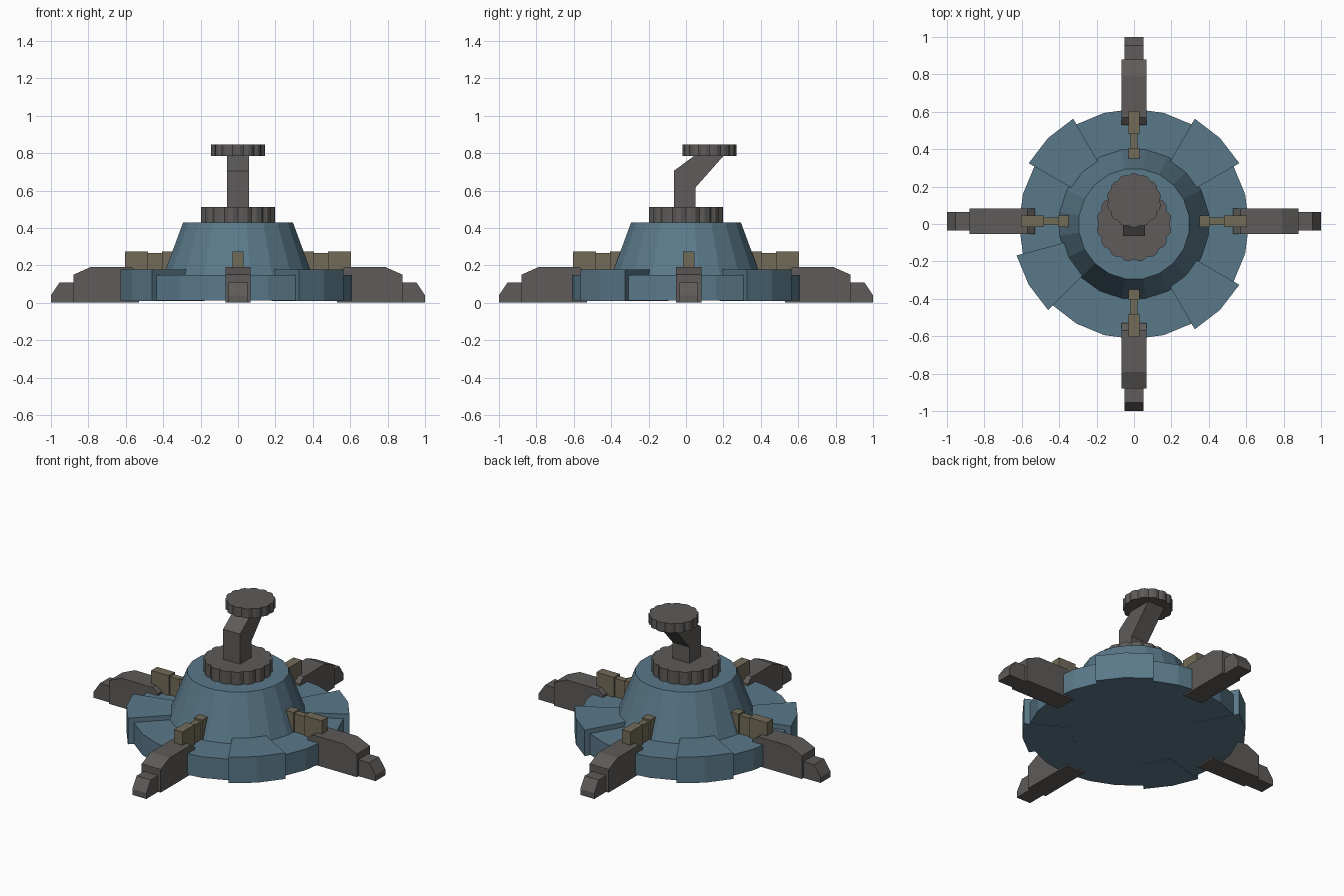
import bpy
import bmesh
from math import cos, sin, pi, radians
from mathutils import Matrix, Vector

cube = bpy.data.objects.get("Cube")
if cube:
    bpy.data.objects.remove(cube)


def material(name, rgb):
    m = bpy.data.materials.new(name)
    m.use_nodes = True
    m.diffuse_color = (*rgb, 1)
    m.node_tree.nodes["Principled BSDF"].inputs["Base Color"].default_value = (*rgb, 1)
    return m


BLUE = material("slate blue", (0.102, 0.191, 0.254))
GREY = material("warm grey", (0.112, 0.105, 0.100))
BROWN = material("olive brown", (0.168, 0.147, 0.098))


def finish(bm, name, mat, matrix=Matrix()):
    bmesh.ops.recalc_face_normals(bm, faces=bm.faces)
    mesh = bpy.data.meshes.new(name)
    bm.to_mesh(mesh)
    bm.free()
    mesh.materials.append(mat)
    mesh.transform(matrix)
    obj = bpy.data.objects.new(name, mesh)
    bpy.context.collection.objects.link(obj)
    return obj


def extrude(name, points, offset, mat, matrix=Matrix()):
    """Closed outline of 3D points pushed along an offset into a solid."""
    bm = bmesh.new()
    face = bm.faces.new([bm.verts.new(p) for p in points])
    made = bmesh.ops.extrude_face_region(bm, geom=[face])["geom"]
    moved = [v for v in made if isinstance(v, bmesh.types.BMVert)]
    bmesh.ops.translate(bm, verts=moved, vec=Vector(offset))
    return finish(bm, name, mat, matrix)


def side_profile(name, outline, width, mat, matrix=Matrix()):
    """Outline in the y-z plane, centred across x."""
    pts = [(-width / 2, y, z) for y, z in outline]
    return extrude(name, pts, (width, 0, 0), mat, matrix)


def frustum(name, sides, r1, r2, z1, z2, mat, turn=0):
    bm = bmesh.new()
    bmesh.ops.create_cone(bm, cap_ends=True, segments=sides, radius1=r1,
                          radius2=r2, depth=z2 - z1)
    place = Matrix.Translation((0, 0, (z1 + z2) / 2)) @ Matrix.Rotation(radians(turn), 4, "Z")
    return finish(bm, name, mat, place)


def knob(name, radius, lobes, y, z1, z2):
    """Scalloped hand wheel."""
    pts = []
    for i in range(lobes * 3):
        r = radius * (0.94 if i % 3 == 0 else 1)
        a = 2 * pi * i / (lobes * 3)
        pts.append((r * cos(a), y + r * sin(a), z1))
    extrude(name, pts, (0, 0, z2 - z1), GREY)


# Round base and raised cone
frustum("base_disc", 24, 0.615, 0.615, 0.012, 0.147, BLUE)
frustum("cone_housing", 20, 0.405, 0.297, 0.14, 0.43, BLUE, turn=9)

# Raised wedge plates around the rim
for name, start in (("back_left", 30), ("back_right", 120),
                    ("front_right", 195), ("front_left", 300)):
    outer = [radians(start + step) for step in (0, 15, 30)]
    pts = [(0.65 * cos(a), 0.65 * sin(a), 0.01) for a in outer]
    pts += [(0.36 * cos(a), 0.36 * sin(a), 0.01) for a in reversed(outer)]
    extrude(name + "_wedge_plate", pts, (0, 0, 0.167), BLUE)

# Hand wheels and the bent crank between them
knob("lower_knob", 0.2, 16, 0, 0.425, 0.512)
knob("upper_knob", 0.145, 14, 0.125, 0.785, 0.845)
side_profile("crank_arm", [(-0.065, 0.5), (-0.065, 0.705), (0.05, 0.79), (0.205, 0.79),
                           (0.05, 0.615), (0.05, 0.5)], 0.12, GREY)

# Four legs with feet and latch blocks, built outward along +y and turned
LEG = [(0.53, 0.002), (0.53, 0.16), (0.57, 0.19), (0.79, 0.19), (0.88, 0.15), (0.88, 0.002)]
FOOT = [(0.86, 0.002), (0.86, 0.107), (0.955, 0.107), (1.0, 0.04), (1.0, 0.002)]
LATCH = (("inner", 0.345, 0.405, 0.06, 0.275),
         ("middle", 0.4, 0.485, 0.04, 0.265),
         ("outer", 0.48, 0.605, 0.06, 0.275))
for name, turn, shift in (("back", 0, 0), ("right", 90, 0.015),
                          ("front", 180, 0), ("left", 270, 0.015)):
    place = Matrix.Translation((0, shift, 0)) @ Matrix.Rotation(radians(turn), 4, "Z")
    side_profile(name + "_leg", LEG, 0.135, GREY, place)
    side_profile(name + "_foot", FOOT, 0.1, GREY, place)
    for part, y1, y2, width, top in LATCH:
        box = [(y1, 0.13), (y1, top), (y2, top), (y2, 0.13)]
        side_profile(f"{name}_{part}_latch", box, width, BROWN, place)
